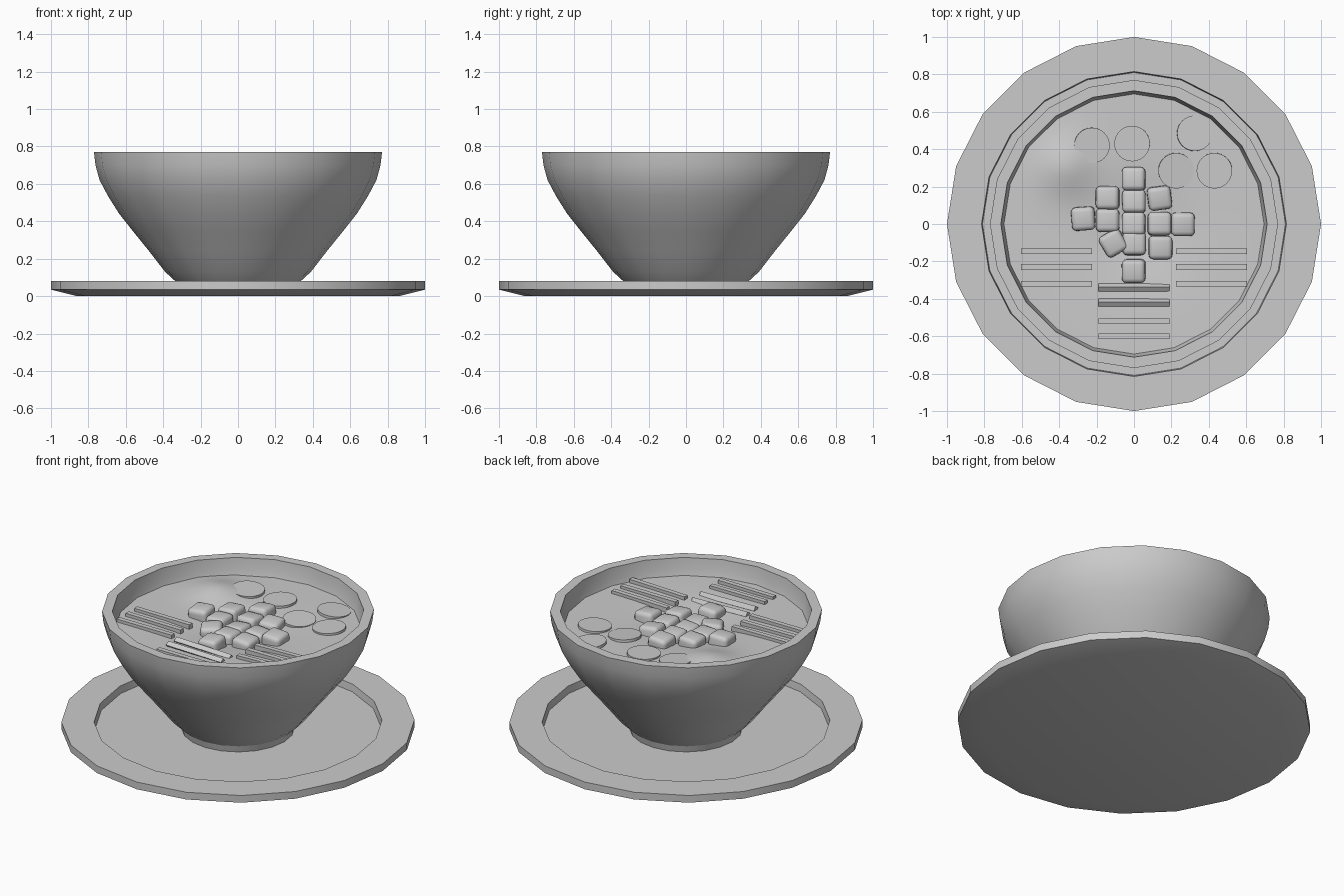
import bpy, bmesh, math, random
from mathutils import Matrix, Euler

if "Cube" in bpy.data.objects:
    bpy.data.objects.remove(bpy.data.objects["Cube"])

random.seed(4)
SIDES = 20


def finish(bm, name, angle=30):
    bmesh.ops.recalc_face_normals(bm, faces=bm.faces)
    me = bpy.data.meshes.new(name)
    bm.to_mesh(me)
    bm.free()
    ob = bpy.data.objects.new(name, me)
    bpy.context.collection.objects.link(ob)
    bpy.ops.object.select_all(action='DESELECT')
    ob.select_set(True)
    bpy.context.view_layer.objects.active = ob
    bpy.ops.object.shade_smooth_by_angle(angle=math.radians(angle))
    return ob


def lathe(name, profile):
    """Revolve an (r, z) profile; both open ends are capped."""
    bm = bmesh.new()
    rings = []
    for r, z in profile:
        rings.append([bm.verts.new((r * math.cos(2 * math.pi * i / SIDES),
                                    r * math.sin(2 * math.pi * i / SIDES), z))
                      for i in range(SIDES)])
    for a, b in zip(rings, rings[1:]):
        for i in range(SIDES):
            j = (i + 1) % SIDES
            bm.faces.new((a[i], a[j], b[j], b[i]))
    bm.faces.new(rings[0])
    bm.faces.new(rings[-1])
    return finish(bm, name)


def soup_z(x, y):
    """Gently uneven soup level: one mound, one central dip."""
    z = 0.665
    z += 0.045 * math.exp(-((x + .37)**2 + (y - .31)**2) / .022)
    z -= 0.04 * math.exp(-((x - .03)**2 + (y + .04)**2) / .07)
    return z


# saucer with a recessed centre
lathe("saucer", [(.86, 0), (1, .035), (1, .08), (.815, .08), (.81, .035)])

# bowl, outside then inside
lathe("bowl", [(.32, .035), (.33, .075), (.39, .13), (.475, .24), (.56, .345),
               (.635, .44), (.695, .535), (.74, .62), (.762, .70), (.77, .77),
               (.712, .77), (.705, .70), (.68, .61), (.58, .45), (.42, .25),
               (.30, .12)])

# soup surface
bm = bmesh.new()
n, steps = SIDES * 4, 22
prev, centre = None, bm.verts.new((0, 0, soup_z(0, 0)))
for k in range(1, steps + 1):
    ring = []
    for i in range(n):
        a = 2 * math.pi * i / n
        half = math.pi / SIDES
        r = .698 * k / steps * math.cos(half) / math.cos(a % (2 * half) - half)
        x, y = r * math.cos(a), r * math.sin(a)
        ring.append(bm.verts.new((x, y, soup_z(x, y))))
    for i in range(n):
        j = (i + 1) % n
        if prev:
            bm.faces.new((prev[i], ring[i], ring[j], prev[j]))
        else:
            bm.faces.new((centre, ring[i], ring[j]))
    prev = ring
finish(bm, "soup")


# rounded cubes in the middle: x, y, turn in degrees
cubes = [(0, .24, 0), (-.14, .14, 0), (0, .12, 0), (.135, .14, 8),
         (-.27, .03, 4), (-.14, .02, 0), (0, 0, 0), (.135, 0, 0), (.26, 0, 0),
         (-.11, -.10, 30), (0, -.105, 0), (.14, -.125, 0), (0, -.25, 0)]
for i, (x, y, turn) in enumerate(cubes):
    bm = bmesh.new()
    bmesh.ops.create_cube(bm, size=.125)
    bmesh.ops.bevel(bm, geom=bm.edges[:], offset=.025, segments=3,
                    profile=.5, affect='EDGES')
    ob = finish(bm, f"tofu_cube_{i + 1}", 40)
    ob.location = (x, y, soup_z(x, y) - .005)
    ob.rotation_euler = (random.uniform(-.1, .1), random.uniform(-.1, .1),
                         math.radians(turn))

# thin round slices at the back: x, y, tilt x, tilt y
slices = [(-.225, .42, .03, .06), (-.01, .43, .02, -.02), (.325, .485, -.05, .08),
          (.225, .285, .05, .06), (.43, .285, .03, -.04)]
for i, (x, y, tx, ty) in enumerate(slices):
    bm = bmesh.new()
    bmesh.ops.create_cone(bm, cap_ends=True, segments=32, radius1=.095,
                          radius2=.095, depth=.016)
    ob = finish(bm, f"round_slice_{i + 1}")
    ob.location = (x, y, soup_z(x, y) + .004)
    ob.rotation_euler = (tx, ty, 0)

# thin sticks in three bundles: x, y, tilt about own length
sticks = [(s * .415, y, 0) for s in (-1, 1) for y in (-.145, -.23, -.32)]
sticks += [(0, -.34, .6), (0, -.42, .6), (0, -.52, 0), (0, -.60, 0)]
for i, (x, y, tilt) in enumerate(sticks):
    bm = bmesh.new()
    bmesh.ops.create_cube(bm, size=1)
    bmesh.ops.scale(bm, vec=(.38, .03, .03), verts=bm.verts)
    ob = finish(bm, f"vegetable_stick_{i + 1}")
    ob.location = (x, y, soup_z(x, y) + .004)
    ob.rotation_euler = (tilt, random.uniform(-.03, .03), 0)
